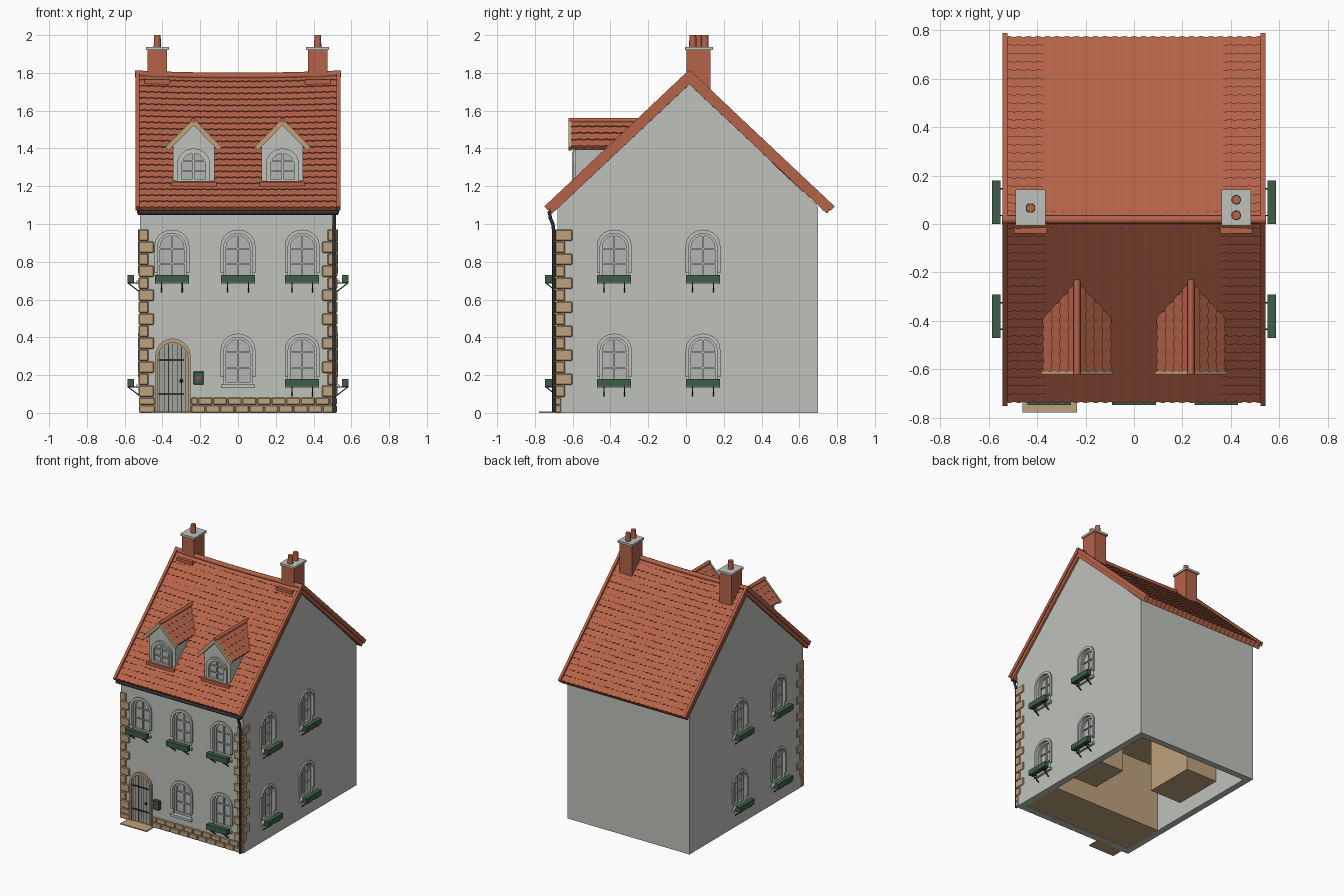
import bpy, bmesh, math
from mathutils import Matrix, Vector

if "Cube" in bpy.data.objects:
    bpy.data.objects.remove(bpy.data.objects["Cube"])


def material(name, col):
    m = bpy.data.materials.new(name)
    m.diffuse_color = (*col, 1)
    m.use_nodes = True
    m.node_tree.nodes["Principled BSDF"].inputs["Base Color"].default_value = m.diffuse_color
    return m


WALL = material("pale render", (0.52, 0.54, 0.50))
TILE = material("terracotta", (0.46, 0.125, 0.065))
STONE = material("sandstone", (0.52, 0.36, 0.20))
GREEN = material("dark green", (0.045, 0.11, 0.06))
METAL = material("dark metal", (0.03, 0.03, 0.03))
PANE = material("window grey", (0.45, 0.47, 0.45))
WOOD = material("grey wood", (0.36, 0.36, 0.33))
RED = material("red badge", (0.45, 0.06, 0.03))
I = Matrix.Identity(4)


def frame(origin, u, out):
    """Wall frame: local x runs along the wall, y points out, z up."""
    m = Matrix((Vector(u), Vector(out), Vector((0, 0, 1)))).transposed().to_4x4()
    m.translation = origin
    return m


FRONT = frame((0, -0.68, 0), (1, 0, 0), (0, -1, 0))
RIGHT = frame((0.52, 0, 0), (0, 1, 0), (1, 0, 0))
LEFT = frame((-0.52, 0, 0), (0, 1, 0), (-1, 0, 0))


def finish(name, bm, mat, bevel=0, smooth=False):
    bmesh.ops.recalc_face_normals(bm, faces=bm.faces[:])
    me = bpy.data.meshes.new(name)
    bm.to_mesh(me)
    bm.free()
    me.materials.append(mat)
    ob = bpy.data.objects.new(name, me)
    bpy.context.collection.objects.link(ob)
    if bevel:
        mod = ob.modifiers.new("bevel", 'BEVEL')
        mod.width, mod.segments = bevel, 1
    if smooth:
        bpy.context.view_layer.objects.active = ob
        ob.select_set(True)
        bpy.ops.object.shade_smooth_by_angle(angle=math.radians(35))
        ob.select_set(False)
    return ob


def prism(bm, M, pts, w0, w1):
    a = [bm.verts.new(M @ Vector((u, w0, v))) for u, v in pts]
    b = [bm.verts.new(M @ Vector((u, w1, v))) for u, v in pts]
    bm.faces.new(a)
    bm.faces.new(b[::-1])
    for i in range(len(pts)):
        j = (i + 1) % len(pts)
        bm.faces.new((a[i], b[i], b[j], a[j]))


def box(bm, M, x0, x1, y0, y1, z0, z1):
    prism(bm, M, [(x0, z0), (x1, z0), (x1, z1), (x0, z1)], y0, y1)


def bar(bm, M, p, q, wide, high):
    p, q = M @ Vector(p), M @ Vector(q)
    d = q - p
    T = Matrix.Translation((p + q) / 2) @ d.to_track_quat('Y', 'Z').to_matrix().to_4x4()
    bmesh.ops.create_cube(bm, size=1, matrix=T @ Matrix.Diagonal((wide, d.length, high, 1)))


def arch(c, half, v0, top, rise, n=10):
    pts = [(c - half, v0), (c + half, v0)]
    for i in range(n + 1):
        t = math.pi * i / n
        pts.append((c + half * math.cos(t), top - rise + rise * math.sin(t)))
    return pts


def ring(bm, M, outer, inner, w0, w1):
    """Arched surround, open at the bottom."""
    o, i = outer[1:] + outer[:1], inner[1:] + inner[:1]
    for k in range(len(o) - 1):
        prism(bm, M, [o[k], o[k + 1], i[k + 1], i[k]], w0, w1)


def tube(name, pts, r, mat):
    cu = bpy.data.curves.new(name, 'CURVE')
    cu.dimensions, cu.bevel_depth, cu.bevel_resolution, cu.use_fill_caps = '3D', r, 2, True
    sp = cu.splines.new('POLY')
    sp.points.add(len(pts) - 1)
    for p, co in zip(sp.points, pts):
        p.co = (*co, 1)
    cu.materials.append(mat)
    ob = bpy.data.objects.new(name, cu)
    bpy.context.collection.objects.link(ob)


def tiled_slope(name, ridge, eave, along, length, thick, rows, tiles, step, sag=0):
    """Slab with overlapping courses and scalloped tile edges."""
    ridge, along = Vector(ridge), Vector(along)
    down = Vector(eave) - ridge
    D = down.length
    down.normalize()
    nrm = down.cross(along)
    if nrm.z < 0:
        nrm = -nrm
    lines = [(0, -thick, 0)]
    for r in range(rows):
        lines += [(r * D / rows, 0, r > 0), ((r + 1) * D / rows, step, 1)]
    lines.append((D, -thick, 0))
    bm = bmesh.new()
    cols = tiles * 4
    grid = []
    for t, h, wavy in lines:
        row = []
        for c in range(cols + 1):
            wave = wavy * 0.007 * (abs(math.sin(math.pi * c / 4)) - 1)
            p = ridge + along * (length * (c / cols - 0.5)) + down * (t + wave) + nrm * h
            p.z -= sag * max(0, 1 - (p.x / 0.54) ** 2) * (p.z - 1.06) / 0.74
            row.append(bm.verts.new(p))
        grid.append(row)
    for k in range(len(grid)):
        a, b = grid[k], grid[(k + 1) % len(grid)]
        for c in range(cols):
            bm.faces.new((a[c], a[c + 1], b[c + 1], b[c]))
    for c in (0, cols):
        bm.faces.new([row[c] for row in grid])
    return finish(name, bm, TILE)


# House shell: gabled prism, hollowed from below, with arched openings
SIDE = frame((0, 0, 0), (0, 1, 0), (1, 0, 0))
bm = bmesh.new()
prism(bm, SIDE, [(-.68, 0), (.70, 0), (.70, 1.09), (.018, 1.75), (-.68, 1.09)], -.52, .52)
shell = finish("house_walls", bm, WALL)
cut = bmesh.new()
prism(cut, SIDE, [(-.63, -.1), (.65, -.1), (.65, 1.06), (.018, 1.68), (-.63, 1.06)], -.47, .47)
hollow = finish("hollow_cutter", cut, WALL)

windows = [(FRONT, u, .70, True) for u in (-.35, 0, .34)]
windows += [(FRONT, 0, .15, False), (FRONT, .34, .15, True)]
windows += [(M, u, v, True) for M in (LEFT, RIGHT) for u in (-.38, .09) for v in (.70, .15)]
cut = bmesh.new()
for M, u, v, _ in windows:
    prism(cut, M, arch(u, .075, v, v + .25, .07), -.06, .03)
openings = finish("opening_cutter", cut, WALL)
bpy.context.view_layer.objects.active = shell
for cutter in (hollow, openings):
    mod = shell.modifiers.new("cut", 'BOOLEAN')
    mod.operation, mod.solver, mod.object = 'DIFFERENCE', 'EXACT', cutter
    bpy.ops.object.modifier_apply(modifier=mod.name)
    bpy.data.objects.remove(cutter)

# Windows, surrounds and planters
panes, frames, rims, planters, irons = [bmesh.new() for _ in range(5)]


def glazing(M, u, v, half, top, rise, back):
    prism(panes, M, arch(u, half, v, top, rise), back - .012, back)
    ring(frames, M, arch(u, half, v, top, rise), arch(u, half - .012, v, top - .012, rise - .008), back, back + .015)
    box(frames, M, u - half, u + half, back, back + .015, v, v + .014)
    box(frames, M, u - .005, u + .005, back, back + .011, v, top - .008)
    for f in (.36, .68):
        z = v + (top - v) * f
        box(frames, M, u - half, u + half, back, back + .009, z - .004, z + .004)


for M, u, v, planter in windows:
    glazing(M, u, v, .075, v + .25, .07, -.03)
    ring(rims, M, arch(u, .092, v + .04, v + .27, .085), arch(u, .075, v + .04, v + .25, .07), -.005, .01)
    box(rims, M, u - .09, u + .09, -.03, .018, v - .018, v)
    if planter:
        box(planters, M, u - .09, u + .09, .03, .066, v - .01, v + .03)
        for s in (-.055, .055):
            bar(irons, M, (u + s, 0, v - .013), (u + s, .066, v - .013), .006, .006)
            bar(irons, M, (u + s, 0, v - .06), (u + s, .06, v - .014), .006, .006)

# Main roof
for name, y in (("roof_front", -.735), ("roof_back", .772)):
    tiled_slope(name, (0, .018, 1.795), (0, y, 1.085), (1, 0, 0), 1.07, .04, 22, 27, .005, .012)
bm = bmesh.new()
for x in (-.532, .532):
    for y in (-.74, .777):
        bar(bm, I, (x, .018, 1.797), (x, y, 1.082), .02, .03)
finish("roof_verges", bm, TILE)
tube("ridge_tiles", [(.545 * k / 6, .018, 1.795 - .012 * (1 - (k / 6) ** 2)) for k in range(-6, 7)], .018, TILE)

# Dormers
boards, cheeks, aprons = bmesh.new(), bmesh.new(), bmesh.new()
DORM = frame((0, -.585, 0), (1, 0, 0), (0, -1, 0))
for x in (-.235, .235):
    prism(cheeks, DORM, [(x - .11, 1.2), (x + .11, 1.2), (x + .11, 1.42), (x, 1.525), (x - .11, 1.42)], -.3, 0)
    glazing(DORM, x, 1.225, .075, 1.385, .07, .003)
    ring(rims, DORM, arch(x, .087, 1.225, 1.4, .08), arch(x, .075, 1.225, 1.385, .07), 0, .014)
    box(aprons, I, x - .12, x + .12, -.615, -.57, 1.195, 1.222)
    for s in (-1, 1):
        tiled_slope("dormer_roof", (x, -.425, 1.548), (x + s * .138, -.425, 1.408), (0, 1, 0), .37, .018, 4, 8, .006)
        bar(boards, I, (x, -.614, 1.54), (x + s * .14, -.614, 1.398), .014, .026)
    tube("dormer_ridge", [(x, -.622, 1.548), (x, -.23, 1.548)], .014, TILE)
finish("dormer_bargeboards", boards, STONE)
finish("dormer_walls", cheeks, WALL)
finish("dormer_aprons", aprons, TILE)
finish("window_panes", panes, PANE)
finish("window_frames", frames, WALL)
finish("window_surrounds", rims, WALL)
finish("planters", planters, GREEN)
finish("planter_brackets", irons, METAL)

# Chimneys with caps and pots
stacks, caps, pots = bmesh.new(), bmesh.new(), bmesh.new()
for x, ys in ((-.427, (.066,)), (.422, (.036, .1))):
    box(stacks, I, x - .052, x + .052, .002, .13, 1.68, 1.925)
    box(stacks, I, x - .068, x + .068, -.04, .05, 1.71, 1.765)
    box(caps, I, x - .061, x + .061, -.006, .142, 1.922, 1.938)
    for y in ys:
        bmesh.ops.create_cone(pots, cap_ends=True, segments=14, radius1=.02, radius2=.018, depth=.07,
                              matrix=Matrix.Translation((x, y, 1.965)))
finish("chimney_stacks", stacks, TILE)
finish("chimney_caps", caps, WALL)
finish("chimney_pots", pots, TILE, smooth=True)

# Corner stones and plinth
bm = bmesh.new()
for i in range(14):
    z = .085 + i * .0635
    lx, ly = ((.082, .052), (.054, .09))[i % 2]
    for s in (-1, 1):
        a, b = sorted((s * .527, s * (.527 - lx)))
        box(bm, I, a, b, -.692, -.692 + ly, z, z + .06)
finish("corner_stones", bm, STONE, .005)
bm = bmesh.new()
for row in range(2):
    z = .002 + row * .041
    box(bm, I, -.525, -.442, -.692, -.66, z, z + .038)
    edges = [-.25] + [-.25 + .0775 * (k + .5 * row) for k in range(1 - row, 10)] + [.525]
    edges = sorted(set(e for e in edges if e <= .525))
    for a, b in zip(edges, edges[1:]):
        if b - a > .01:
            box(bm, I, a + .002, b - .002, -.692, -.66, z, z + .038)
finish("plinth_stones", bm, STONE, .004)

# Door with stone arch, straps, knob and step
bm = bmesh.new()
prism(bm, FRONT, arch(-.345, .08, 0, .372, .08), -.01, .004)
finish("door", bm, WOOD)
bm = bmesh.new()
ring(bm, FRONT, arch(-.345, .094, 0, .394, .095), arch(-.345, .08, 0, .372, .08), -.01, .014)
finish("door_surround", bm, STONE)
bm = bmesh.new()
for k in range(-3, 4):
    u = k * .023
    top = .285 + .08 * math.sqrt(1 - (u / .08) ** 2)
    box(bm, FRONT, -.3465 + u, -.3435 + u, .003, .006, .003, top)
for z in (.1, .28):
    box(bm, FRONT, -.42, -.285, .003, .009, z - .005, z + .005)
bmesh.ops.create_icosphere(bm, subdivisions=2, radius=.01, matrix=Matrix.Translation((-.3, -.692, .17)))
finish("door_ironwork", bm, METAL)
bm = bmesh.new()
box(bm, I, -.46, -.235, -.777, -.66, 0, .008)
finish("door_step", bm, STONE)

# Letter box
bm = bmesh.new()
box(bm, FRONT, -.235, -.182, -.005, .025, .15, .22)
finish("letter_box", bm, GREEN, .003)
bm = bmesh.new()
box(bm, FRONT, -.222, -.195, .024, .028, .178, .192)
finish("letter_box_badge", bm, RED)

# Gutter and downpipe
tube("gutter", [(-.53, -.722, 1.06), (.53, -.722, 1.06)], .012, METAL)
tube("downpipe", [(.508, -.722, 1.06), (.508, -.718, 1.03), (.508, -.705, 1.0), (.508, -.7, .96), (.508, -.7, .005)],
     .009, METAL)

# Interior floors, partition and stair boxes
bm = bmesh.new()
box(bm, I, -.47, .47, -.63, -.3, .005, .02)
box(bm, I, -.47, .47, -.32, -.3, .02, .52)
box(bm, I, -.47, .47, -.63, .65, .52, .54)
box(bm, I, .1, .45, -.3, 0, .15, .52)
box(bm, I, -.47, -.2, -.05, .35, .12, .52)
finish("interior_floors", bm, STONE)
